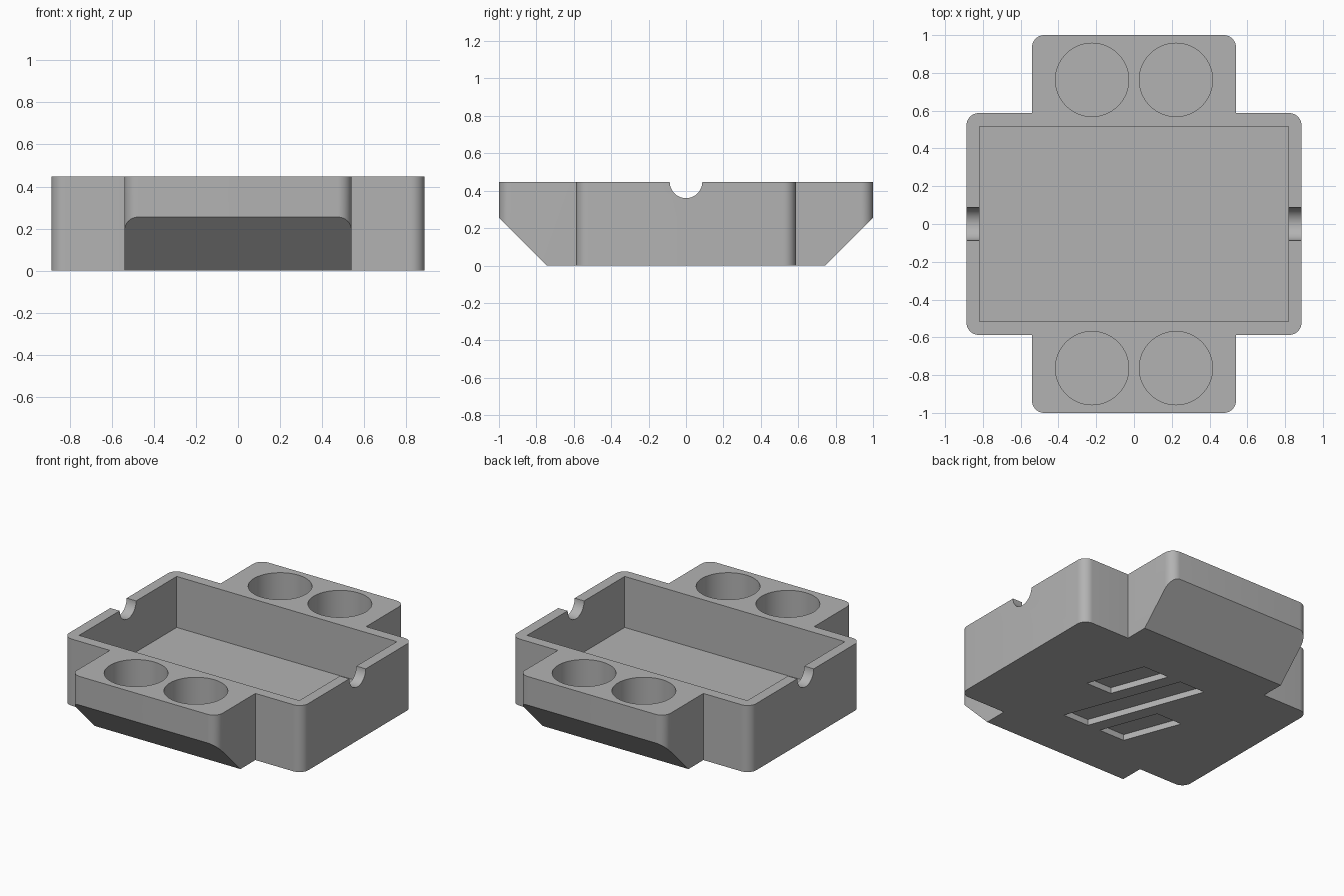
import bpy, bmesh, math
from mathutils import Vector

if "Cube" in bpy.data.objects:
    bpy.data.objects.remove(bpy.data.objects["Cube"], do_unlink=True)

H = 0.447                      # overall height
BX, BY = 0.887, 0.587          # half size of the main tray
AX, AY = 0.54, 1.0             # half width and reach of the end blocks
CHAMFER = 0.255
FILLET = 0.065

grey = bpy.data.materials.new("plain grey")
grey.use_nodes = True
COLOUR = (0.45, 0.45, 0.45, 1)
grey.diffuse_color = COLOUR
grey.node_tree.nodes["Principled BSDF"].inputs["Base Color"].default_value = COLOUR


def prism(name, points, base, sweep):
    """Extrude a flat loop; base maps each 2D point to 3D, sweep is the extrusion."""
    bm = bmesh.new()
    face = bm.faces.new([bm.verts.new(base(*p)) for p in points])
    out = bmesh.ops.extrude_face_region(bm, geom=[face])
    moved = [v for v in out["geom"] if isinstance(v, bmesh.types.BMVert)]
    bmesh.ops.translate(bm, verts=moved, vec=Vector(sweep))
    bmesh.ops.recalc_face_normals(bm, faces=bm.faces)
    mesh = bpy.data.meshes.new(name)
    bm.to_mesh(mesh)
    bm.free()
    mesh.materials.append(grey)
    obj = bpy.data.objects.new(name, mesh)
    bpy.context.collection.objects.link(obj)
    return obj


def arc(cx, cy, r, start, end, steps):
    angles = [math.radians(start + (end - start) * i / steps) for i in range(steps + 1)]
    return [(cx + r * math.cos(a), cy + r * math.sin(a)) for a in angles]


def circle(cx, cy, r, steps=64):
    return arc(cx, cy, r, 0, 360, steps)[:-1]


def rect(hx, hy):
    return [(-hx, -hy), (hx, -hy), (hx, hy), (-hx, hy)]


def at_z(z):
    return lambda x, y: (x, y, z)


def at_x(x):
    return lambda y, z: (x, y, z)


# Cross-shaped body with rounded outer corners: mirror one quarter outline
quarter = (arc(BX - FILLET, BY - FILLET, FILLET, 0, 90, 10) + [(AX, BY)]
           + arc(AX - FILLET, AY - FILLET, FILLET, 0, 90, 10))
half = quarter + [(-x, y) for x, y in reversed(quarter)]
outline = half + [(-x, -y) for x, y in half]
body = prism("tray_body", outline, at_z(0), (0, 0, H))

# Main pocket
cutters = [prism("pocket_cutter", rect(0.817, 0.517), at_z(0.105), (0, 0, 1))]

for s in (-1, 1):
    # Sloped underside of each end block
    wedge = [(s * (AY - CHAMFER - 0.1), -0.1), (s * (AY + 0.1), -0.1),
             (s * (AY + 0.1), CHAMFER + 0.1)]
    cutters.append(prism("slope_cutter", wedge, at_x(-1), (2, 0, 0)))
    # Round blind holes
    for t in (-1, 1):
        cutters.append(prism("hole_cutter", circle(t * 0.222, s * 0.763, 0.194),
                             at_z(H - 0.2), (0, 0, 1)))

# Half-round notches through both side walls
cutters.append(prism("notch_cutter", circle(0, H, 0.087, 48), at_x(-1), (2, 0, 0)))


# Slanted grooves in the underside
def groove(y0, y1, offset):
    lean, w = -0.37, 0.095
    pts = [(offset + lean * y0 - w, y0), (offset + lean * y0 + w, y0),
           (offset + lean * y1 + w, y1), (offset + lean * y1 - w, y1)]
    cutters.append(prism("groove_cutter", pts, at_z(-0.1), (0, 0, 0.14)))


groove(-0.382, 0.382, 0)
groove(0.005, 0.382, 0.285)
groove(-0.382, -0.005, -0.285)

# Carve everything out of the body
bpy.context.view_layer.objects.active = body
for cutter in cutters:
    cut = body.modifiers.new("cut", "BOOLEAN")
    cut.operation, cut.solver, cut.object = "DIFFERENCE", "EXACT", cutter
    bpy.ops.object.modifier_apply(modifier=cut.name)
    bpy.data.objects.remove(cutter, do_unlink=True)

# Smooth rounded walls, crisp edges
bpy.ops.object.select_all(action="DESELECT")
body.select_set(True)
bpy.ops.object.shade_smooth_by_angle(angle=math.radians(30))
